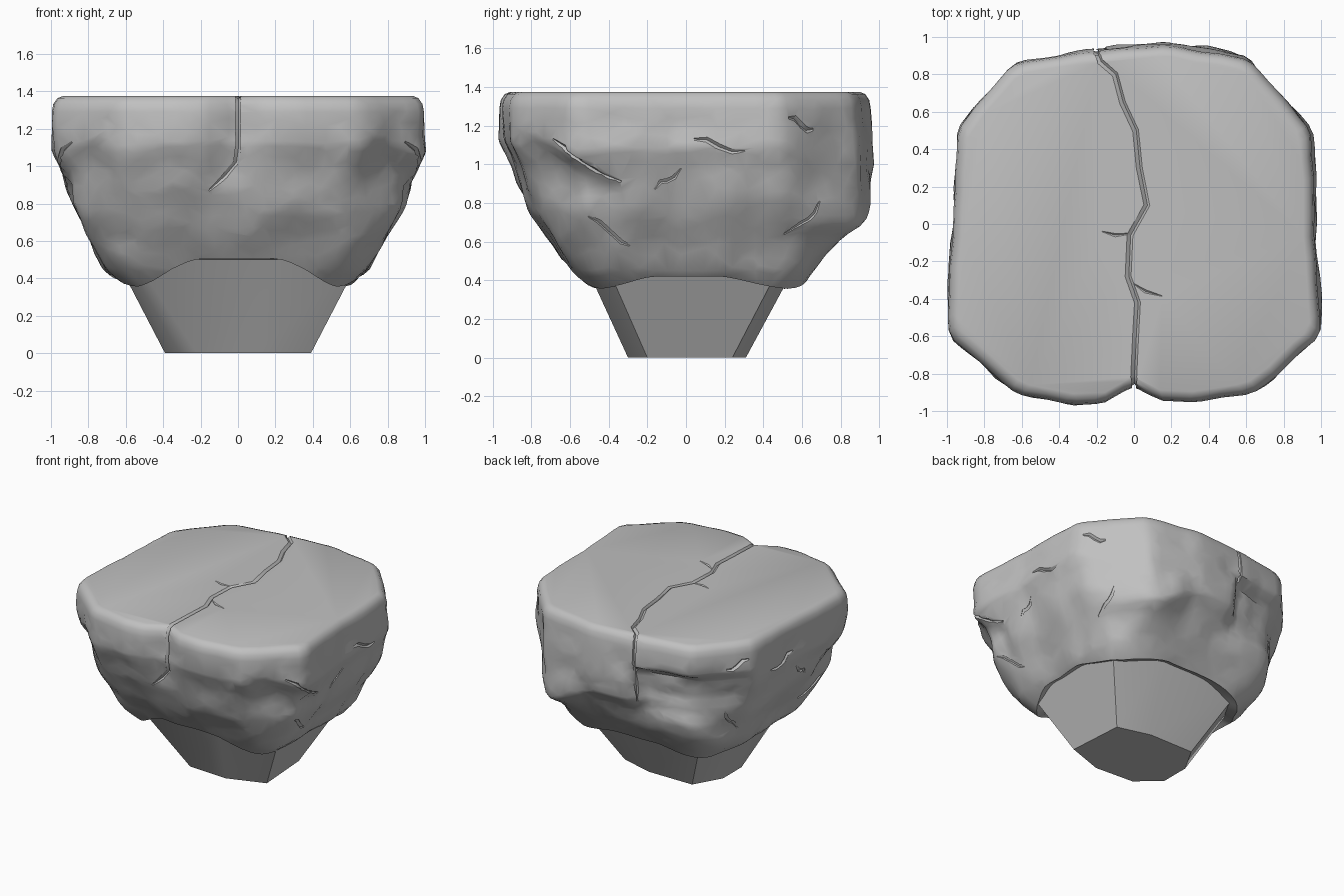
import bpy, bmesh
from math import sin, cos, pi, atan2, hypot
from mathutils import Vector, noise

if "Cube" in bpy.data.objects:
    bpy.data.objects.remove(bpy.data.objects["Cube"])

stone = bpy.data.materials.new("grey stone")
stone.use_nodes = True
GREY = (0.53, 0.53, 0.53, 1)
stone.diffuse_color = GREY
stone.node_tree.nodes["Principled BSDF"].inputs["Base Color"].default_value = GREY

TOP = 1.375
OUTLINE = [(-1, -.6), (-.64, -.91), (-.32, -.97), (0, -.94), (.3, -.97), (.64, -.91), (1, -.6),
           (.95, .5), (.62, .9), (.15, .97), (-.3, .93), (-.66, .86), (-.95, .5)]
# Half widths by height: sides, front, back
SIDE = [(.35, .6), (.45, .71), (.6, .79), (.8, .9), (.98, .96), (1.08, 1), (1.4, 1)]
FRONT = [(.35, .51), (.45, .6), (.6, .71), (.75, .82), (.88, .88), (1, .93), (1.12, .99), (1.4, 1)]
BACK = [(.35, .58), (.45, .66), (.6, .78), (.78, .89), (.87, .98), (1, 1), (1.4, .98)]


def lerp(table, v):
    for (a, fa), (b, fb) in zip(table, table[1:]):
        if v <= b:
            return fa + (fb - fa) * max(0, (v - a) / (b - a))
    return table[-1][1]


def ramp(a, b, v):
    t = min(1, max(0, (v - a) / (b - a)))
    return t * t * (3 - 2 * t)


def ray_radius(ang):
    """Distance from the centre to the outline along a direction."""
    c, s = cos(ang), sin(ang)
    for (ax, ay), (bx, by) in zip(OUTLINE, OUTLINE[1:] + OUTLINE[:1]):
        ca, cb = c * ay - s * ax, c * by - s * bx
        if ca <= 0 < cb:
            t = ca / (ca - cb)
            x, y = ax + t * (bx - ax), ay + t * (by - ay)
            if x * c + y * s > 0:
                return hypot(x, y)
    return 1


def surface(ang, z):
    """Point on the side of the boulder; squarish low down, octagonal at the top."""
    c, s = cos(ang), sin(ang)
    square = (abs(c) ** 5 + abs(s) ** 5) ** (-1 / 5)
    k = ramp(.35, 1.0, z)
    octagon = sum(ray_radius(ang + d) for d in (-.035, 0, .035)) / 3
    r = octagon * k + square * (1 - k)
    x = c * r * lerp(SIDE, z)
    if s < 0:
        # Valley between the two front lobes
        y = s * r * lerp(FRONT, z) + .06 * ramp(.85, 1.1, z) * max(0, 1 - abs(x) / .16)
        # Hollow under the slanting ledge on each flank
        drop = 1.13 - .6 * (y + .74) - z
        x *= 1 - (.05 * ramp(0, .05, drop) * ramp(.32, .08, drop)
                  * ramp(-.28, -.42, y) * ramp(.5, .75, abs(c)))
    else:
        # Long lobe hangs lower toward the left; recess under the short lobe
        y = s * r * lerp(BACK, z + .18 * ramp(.1, .6, x) * ramp(.5, .7, z))
        y -= (.1 * ramp(1.16, 1.08, z) * ramp(.7, .92, z)
              * ramp(.3, .8, s) * ramp(-.14, -.26, x))
    p = Vector((x, y, z))
    n = noise.noise(p * 2.7) * .03 + noise.noise(p * 6) * .02
    n -= .03 * max(0, .28 - noise.voronoi(p * 3)[0][0])
    return p + Vector((c, s, 0)) * n * (ramp(TOP + .02, 1.1, z) * .75 + .25)


def under_edge(ang):
    """Height of the lower rim: arched in front, low at the corners."""
    c, s = cos(ang), sin(ang)
    middle = 1 - ramp(.25, .74, min(abs(c), abs(s)))
    return .355 + middle * (.15 if s < -.7 else .065)


def finish(name, bm):
    me = bpy.data.meshes.new(name)
    bmesh.ops.recalc_face_normals(bm, faces=bm.faces)
    bm.to_mesh(me)
    bm.free()
    me.materials.append(stone)
    ob = bpy.data.objects.new(name, me)
    bpy.context.collection.objects.link(ob)
    return ob


def smooth(ob, angle):
    bpy.ops.object.select_all(action='DESELECT')
    ob.select_set(True)
    bpy.context.view_layer.objects.active = ob
    bpy.ops.object.shade_smooth_by_angle(angle=angle)


def loft(bm, rings):
    """Closed skin through equal rings of points."""
    loops = [[bm.verts.new(p) for p in ring] for ring in rings]
    for lo, hi in zip(loops, loops[1:]):
        for i in range(len(lo)):
            k = (i + 1) % len(lo)
            bm.faces.new((lo[i], lo[k], hi[k], hi[i]))
    bm.faces.new(loops[-1])
    bm.faces.new(loops[0][::-1])


# Boulder: rings lofted from the rim to the rounded top edge
N, LEVELS, SHOULDER = 120, 30, 1.29
rings = []
for j in range(-1, LEVELS + 4):
    ring = []
    for i in range(N):
        a = 2 * pi * i / N
        zb = under_edge(a)
        p = surface(a, zb + (SHOULDER - zb) * min(1, max(0, j / LEVELS)))
        if j < 0:
            p = Vector((p.x * .82, p.y * .82, zb + .06))
        elif j > LEVELS:
            q = (j - LEVELS) / 3 * pi / 2
            inset = 1 - .06 * (1 - cos(q))
            p = Vector((p.x * inset, p.y * inset, SHOULDER + (TOP - SHOULDER) * sin(q)))
        ring.append(p)
    rings.append(ring)
bm = bmesh.new()
loft(bm, rings)
boulder = finish("boulder", bm)
facets = boulder.modifiers.new("facets", 'DECIMATE')
facets.ratio = .45


def groove(points, width):
    """Thin tapering tube used to cut a crack."""
    cu = bpy.data.curves.new("crack_cutter", 'CURVE')
    cu.dimensions = '3D'
    cu.bevel_depth = width
    cu.bevel_resolution = 0
    cu.use_fill_caps = True
    sp = cu.splines.new('POLY')
    sp.points.add(len(points) - 1)
    for i, p in enumerate(points):
        sp.points[i].co = (*p, 1)
        sp.points[i].radius = .4 if i in (0, len(points) - 1) else 1
    ob = bpy.data.objects.new("crack_cutter", cu)
    bpy.context.collection.objects.link(ob)
    ob.hide_render = True
    return ob


def on_side(x, y, z):
    return surface(atan2(y, x), z)


def rim(p):
    return Vector((p.x * .985, p.y * .985, TOP - .025))


# Main crack: up the front, across the top, down the back
front = [on_side(x, -.9, z) for x, z in [(-.16, .87), (-.07, .95), (-.01, 1.02), (0, 1.1),
                                         (0, 1.19), (0, SHOULDER)]]
across = [(0, -.82), (.01, -.6), (.02, -.42), (-.03, -.28), (-.02, -.06), (.07, .1),
          (.03, .3), (.01, .5), (-.06, .65), (-.1, .8), (-.18, .87)]
back = [on_side(-.2, .93, z) for z in (SHOULDER, 1.2, 1.12, .98, .84)]
cutters = [groove(front + [rim(front[-1])] + [(x, y, TOP + .002) for x, y in across]
                  + [rim(back[0])] + back, .018)]
# Side branches on the top
for path in ([(-.17, -.04), (-.1, -.06), (-.01, -.05)], [(0, -.32), (.06, -.36), (.15, -.385)]):
    cutters.append(groove([(x, y, TOP + .003) for x, y in path], .012))

# Chips on the flanks as (y, z) ends, repeated on both sides
CHIPS = [(-.74, 1.13, -.36, .9), (-.18, .87, -.03, .97), (.56, 1.24, .78, 1.17),
         (.04, 1.13, .3, 1.06), (-.6, .73, -.4, .57), (.58, .64, .78, .8)]
for side in (1, -1):
    for y0, z0, y1, z1 in CHIPS:
        path = []
        for k in range(5):
            t = k / 4
            path.append(on_side(side * .95, y0 + (y1 - y0) * t, z0 + (z1 - z0) * t + .015 * sin(t * 7)))
        cutters.append(groove(path, .016))

for cutter in cutters:
    bpy.context.view_layer.update()
    deps = bpy.context.evaluated_depsgraph_get()
    me = bpy.data.meshes.new_from_object(cutter.evaluated_get(deps))
    ob = bpy.data.objects.new("crack_cutter_mesh", me)
    bpy.context.collection.objects.link(ob)
    bpy.data.objects.remove(cutter)
    cut = boulder.modifiers.new("crack", 'BOOLEAN')
    cut.operation, cut.solver, cut.object = 'DIFFERENCE', 'EXACT', ob
    bpy.context.view_layer.update()
    deps = bpy.context.evaluated_depsgraph_get()
    boulder.data = bpy.data.meshes.new_from_object(boulder.evaluated_get(deps))
    boulder.modifiers.clear()
    bpy.data.objects.remove(ob)
boulder.data.materials.clear()
boulder.data.materials.append(stone)
boulder.data.polygons.foreach_set("material_index", [0] * len(boulder.data.polygons))
smooth(boulder, .75)

# Foot: uneven footprint widening to a squarer top
FOOTPRINT = [(.39, -.2), (.36, .24), (.1, .31), (-.27, .31), (-.39, .1), (-.39, -.13),
             (-.22, -.28), (.1, -.3)]
SEAT = [(.65, -.42), (.62, .5), (.2, .58), (-.52, .56), (-.65, .3), (-.65, -.3),
        (-.55, -.49), (.2, -.53)]
bm = bmesh.new()
loft(bm, [[(x, y, z) for x, y in ring] for ring, z in ((FOOTPRINT, 0), (SEAT, .5))])
smooth(finish("foot", bm), .8)
